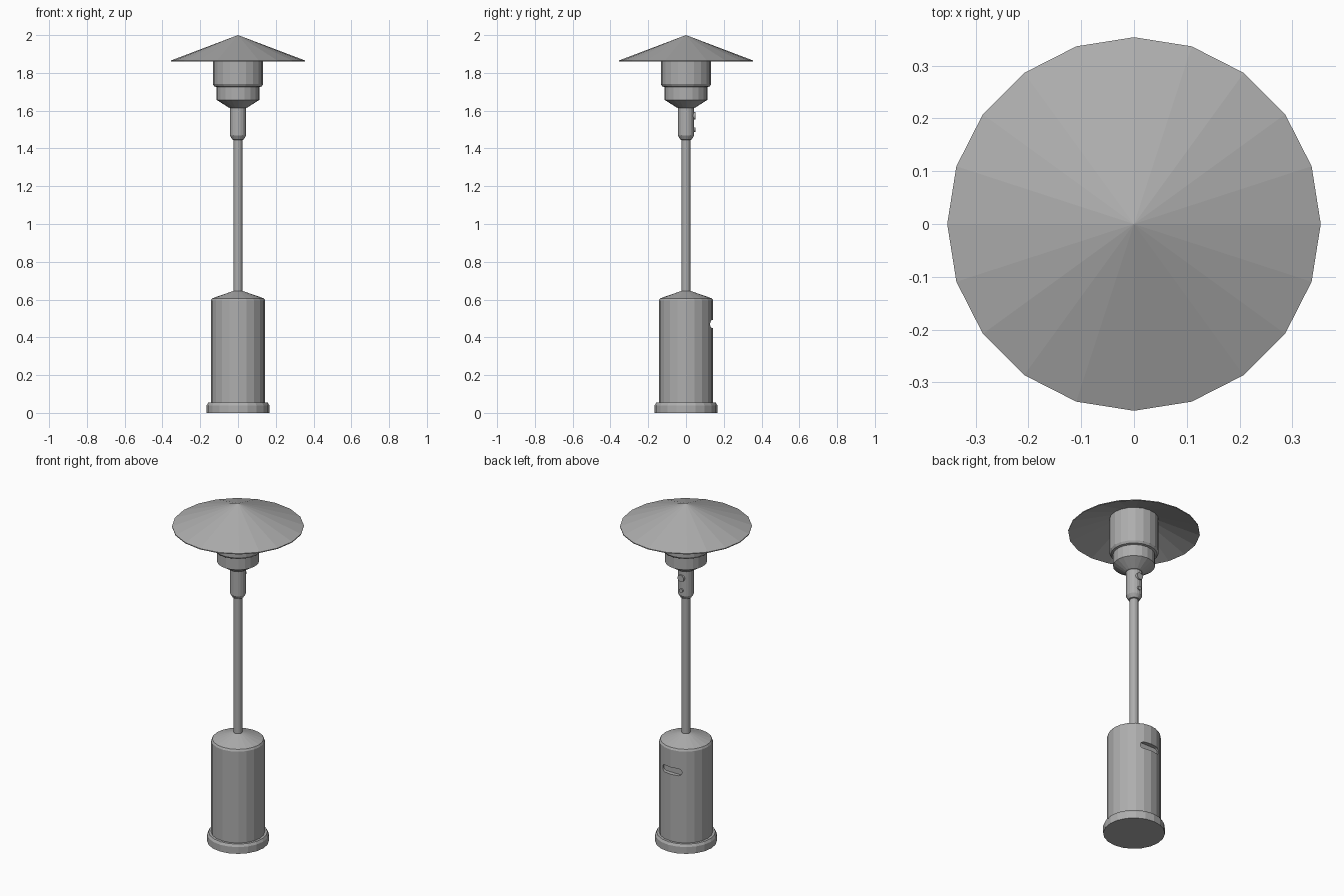
import bpy, bmesh, math

if "Cube" in bpy.data.objects:
    bpy.data.objects.remove(bpy.data.objects["Cube"])

SIDES = 20
grey = bpy.data.materials.new("brushed grey metal")
grey.diffuse_color = (0.42, 0.42, 0.42, 1)
grey.use_nodes = True
grey.node_tree.nodes["Principled BSDF"].inputs["Base Color"].default_value = grey.diffuse_color


def finish(name, bm):
    bmesh.ops.recalc_face_normals(bm, faces=bm.faces[:])
    mesh = bpy.data.meshes.new(name)
    bm.to_mesh(mesh)
    bm.free()
    mesh.materials.append(grey)
    ob = bpy.data.objects.new(name, mesh)
    bpy.context.scene.collection.objects.link(ob)
    return ob


def lathe(name, profile):
    """Spin (radius, z) points about z; zero radius makes a tip, other ends get caps."""
    bm = bmesh.new()
    rings = []
    for r, z in profile:
        n = SIDES if r > 0 else 1
        rings.append([bm.verts.new((r * math.cos(math.tau * i / SIDES),
                                    r * math.sin(math.tau * i / SIDES), z)) for i in range(n)])
    for a, b in zip(rings, rings[1:]):
        for i in range(SIDES):
            j = (i + 1) % SIDES
            quad = [a[i % len(a)], a[j % len(a)], b[j % len(b)], b[i % len(b)]]
            bm.faces.new(list(dict.fromkeys(quad)))
    for ring in (rings[0], rings[-1]):
        if len(ring) > 1:
            bm.faces.new(ring)
    return finish(name, bm)


def capsule(name, half, r, y0, y1, z):
    """Pill outline in the xz plane, extruded along y; half = 0 gives a disc."""
    bm = bmesh.new()
    pts = []
    for i in range(16):
        a = math.tau * (i + 0.5) / 16
        shift = half if math.cos(a) > 0 else -half
        pts.append((shift + r * math.cos(a), z + r * math.sin(a)))
    ends = [[bm.verts.new((x, y, h)) for x, h in pts] for y in (y0, y1)]
    for e in ends:
        bm.faces.new(e)
    for i in range(16):
        j = (i + 1) % 16
        bm.faces.new((ends[0][i], ends[0][j], ends[1][j], ends[1][i]))
    return finish(name, bm)


# Base ring and gas tank housing
lathe("base_ring", [(0.166, 0), (0.166, 0.04), (0.158, 0.054), (0.14, 0.054)])
tank = lathe("tank_housing", [(0.144, 0.02), (0.144, 0.595), (0.138, 0.606),
                              (0.026, 0.645), (0.02, 0.645)])

# Recessed grip slot in the back of the housing
cutter = capsule("grip_cutter", 0.042, 0.021, 0.118, 0.2, 0.47)
cutter.hide_render = True
cutter.hide_viewport = True
cut = tank.modifiers.new("grip_slot", "BOOLEAN")
cut.operation = "DIFFERENCE"
cut.solver = "EXACT"
cut.object = cutter

# Pole and control neck
lathe("pole", [(0.023, 0.63), (0.023, 1.46)])
lathe("control_neck", [(0.024, 1.445), (0.030, 1.447), (0.043, 1.468), (0.043, 1.625)])

# Control knobs on the back of the neck
capsule("control_knob", 0, 0.02, 0.03, 0.051, 1.573)
capsule("igniter_button", 0, 0.012, 0.03, 0.049, 1.5)

# Burner head
lathe("burner_head", [(0.043, 1.615), (0.05, 1.617), (0.113, 1.657), (0.113, 1.725),
                      (0.125, 1.728), (0.133, 1.74), (0.133, 1.946)])

# Thin conical reflector
lathe("reflector_hood", [(0, 2.0), (0.354, 1.866), (0.354, 1.861), (0, 1.994)])
